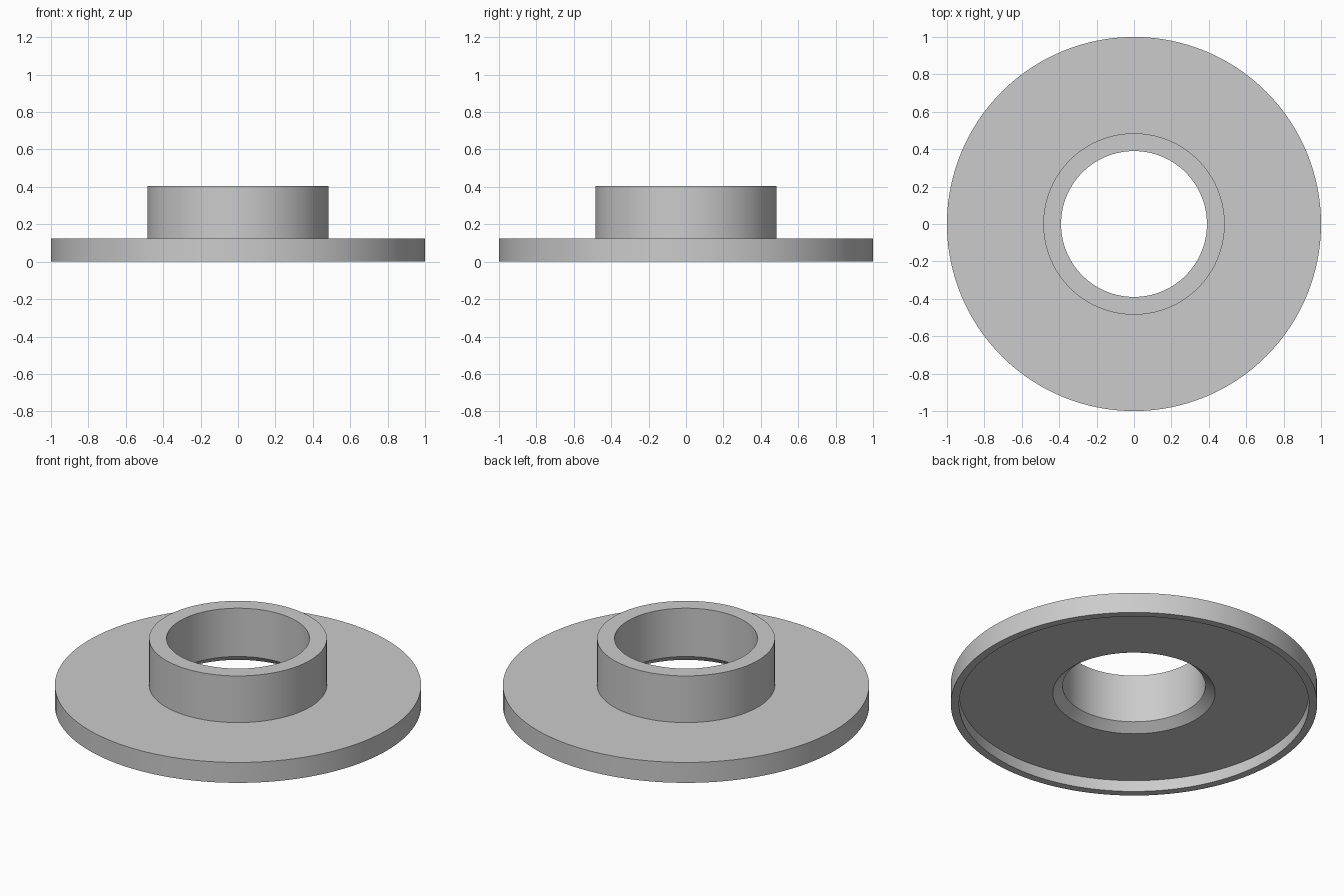
import bpy
import bmesh
from math import radians, tau
from mathutils import Vector

if "Cube" in bpy.data.objects:
    bpy.data.objects.remove(bpy.data.objects["Cube"], do_unlink=True)

SEGMENTS = 128


def make_material(name, color):
    mat = bpy.data.materials.new(name)
    mat.use_nodes = True
    mat.diffuse_color = color
    mat.node_tree.nodes["Principled BSDF"].inputs["Base Color"].default_value = color
    return mat


def lathe(name, profile, mat):
    """Revolve a closed (radius, height) outline around the z axis."""
    bm = bmesh.new()
    verts = [bm.verts.new((r, 0, z)) for r, z in profile]
    edges = [bm.edges.new((a, b)) for a, b in zip(verts, verts[1:] + verts[:1])]
    bmesh.ops.spin(bm, geom=verts + edges, cent=Vector(), axis=(0, 0, 1),
                   angle=tau, steps=SEGMENTS, use_merge=True)
    bmesh.ops.remove_doubles(bm, verts=bm.verts, dist=0.0001)
    bmesh.ops.recalc_face_normals(bm, faces=bm.faces)
    mesh = bpy.data.meshes.new(name)
    bm.to_mesh(mesh)
    bm.free()
    mesh.materials.append(mat)
    obj = bpy.data.objects.new(name, mesh)
    bpy.context.collection.objects.link(obj)
    bpy.ops.object.select_all(action="DESELECT")
    obj.select_set(True)
    bpy.context.view_layer.objects.active = obj
    bpy.ops.object.shade_smooth_by_angle(angle=radians(30))
    return obj


grey = make_material("light grey", (0.6, 0.6, 0.6, 1))

# Flange with raised collar, recessed underside and chamfered bore
outline = [
    (1.0, 0.0), (1.0, 0.123),          # outer rim
    (0.485, 0.123), (0.485, 0.404),    # collar outside
    (0.39, 0.404), (0.39, 0.113),      # bore
    (0.443, 0.068),                    # bore chamfer
    (0.955, 0.068), (0.955, 0.0),      # underside recess
]
lathe("collared_flange", outline, grey)
